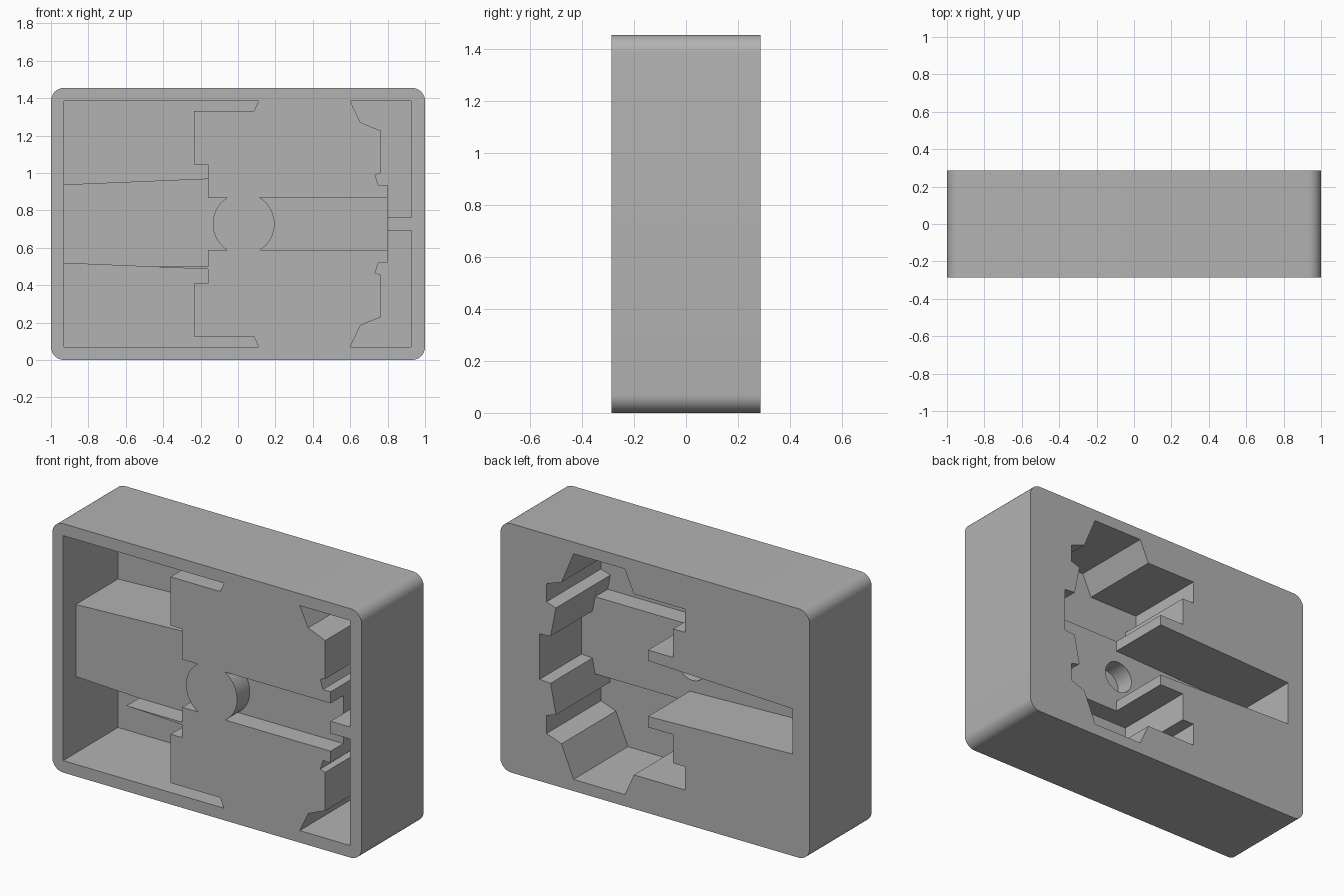
import bpy, bmesh, math

if "Cube" in bpy.data.objects:
    bpy.data.objects.remove(bpy.data.objects["Cube"])

FRONT, BACK = -0.287, 0.287
LEDGE = -0.17       # floor of the shallow front slot
POCKET = 0.22       # floor of the deep front pockets
MID = 0.7275        # height of the mirror plane

grey = bpy.data.materials.new("plain_grey")
grey.use_nodes = True
colour = (0.45, 0.45, 0.45, 1)
grey.diffuse_color = colour
grey.node_tree.nodes["Principled BSDF"].inputs["Base Color"].default_value = colour


def prism(name, outline, y0, y1):
    """Extrude an (x, z) outline from y0 to y1."""
    bm = bmesh.new()
    face = bm.faces.new([bm.verts.new((x, y0, z)) for x, z in outline])
    new = bmesh.ops.extrude_face_region(bm, geom=[face])["geom"]
    for v in new:
        if isinstance(v, bmesh.types.BMVert):
            v.co.y = y1
    bmesh.ops.recalc_face_normals(bm, faces=bm.faces)
    mesh = bpy.data.meshes.new(name)
    bm.to_mesh(mesh)
    bm.free()
    mesh.materials.append(grey)
    obj = bpy.data.objects.new(name, mesh)
    bpy.context.collection.objects.link(obj)
    return obj


def arc(cx, cz, r, start, end, steps):
    angles = [math.radians(start + (end - start) * i / steps) for i in range(steps + 1)]
    return [(cx + r * math.cos(a), cz + r * math.sin(a)) for a in angles]


def flip(outline):
    return [(x, 2 * MID - z) for x, z in reversed(outline)]


def cut(outline, y0, y1):
    cutter = prism("cutter", outline, y0, y1)
    cutter.hide_render = True
    mod = body.modifiers.new("cut", 'BOOLEAN')
    mod.operation, mod.solver, mod.object = 'DIFFERENCE', 'EXACT', cutter
    bpy.context.view_layer.objects.active = body
    bpy.ops.object.modifier_apply(modifier=mod.name)
    bpy.data.objects.remove(cutter)


# Block with rounded corners
R, TOP = 0.07, 2 * MID
corners = [(1 - R, TOP - R, 0), (R - 1, TOP - R, 90), (R - 1, R, 180), (1 - R, R, 270)]
body = prism("case_body", [p for x, z, a in corners for p in arc(x, z, R, a, a + 90, 8)],
             FRONT, BACK)

# Deep front pockets, mirrored above and below the middle
left_pocket = [(-0.93, 1.385), (0.11, 1.385), (0.085, 1.33), (-0.235, 1.33),
               (-0.235, 1.045), (-0.16, 1.045), (-0.16, 0.97), (-0.93, 0.938)]
right_pocket = [(0.6, 1.385), (0.655, 1.27), (0.765, 1.225), (0.765, 1.0), (0.733, 0.99),
                (0.75, 0.935), (0.8, 0.935), (0.8, 0.763), (0.925, 0.763), (0.925, 1.385)]
for pocket in (left_pocket, right_pocket):
    cut(pocket, FRONT - 0.1, POCKET)
    cut(flip(pocket), FRONT - 0.1, POCKET)

# Wedge lowered below the front face, and the slot either side of the round post
cut([(-0.93, 0.5), (-0.16, 0.5), (-0.16, 0.98), (-0.93, 0.98)], FRONT - 0.1, LEDGE)
half, post_x, post_r = 0.14, 0.03, 0.165
sweep = math.degrees(math.asin(half / post_r))
for end, a in ((-0.3, 180), (0.8, 0)):
    side = 1 if a == 0 else -1
    curve = arc(post_x, MID, post_r, a - sweep, a + sweep, 20)
    cut(curve + [(end, MID + side * half), (end, MID - side * half)], FRONT - 0.1, LEDGE)

# Rear hollow: shallow over the middle ridge and wedge
upper_left = [(0.195, 1.387), (0.136, 1.256), (-0.195, 1.256), (-0.195, 1.12), (-0.117, 1.12)]
upper_right = [(0.64, 1.04), (0.70, 1.06), (0.70, 1.165), (0.604, 1.2), (0.526, 1.387)]
profile = ([(0.745, 0.86), (0.675, 0.865)] + upper_right + upper_left
           + [(-0.117, 0.953), (0.045, 0.953), (0.045, 0.89), (-0.89, 0.86)])
cut(profile + flip(profile), -0.1, BACK + 0.1)

# Rear hollow: deeper above and below the ridge
deep = [(0.657, 0.953)] + upper_right + upper_left + [(-0.117, 0.953)]
for outline in (deep, flip(deep)):
    cut(outline, -0.215, BACK + 0.1)

# Blind bore inside the round post
cut(arc(post_x, MID, 0.095, 0, 350, 35), -0.215, 0)

bpy.ops.object.select_all(action='DESELECT')
body.select_set(True)
bpy.context.view_layer.objects.active = body
bpy.ops.object.shade_smooth_by_angle(angle=math.radians(20))
